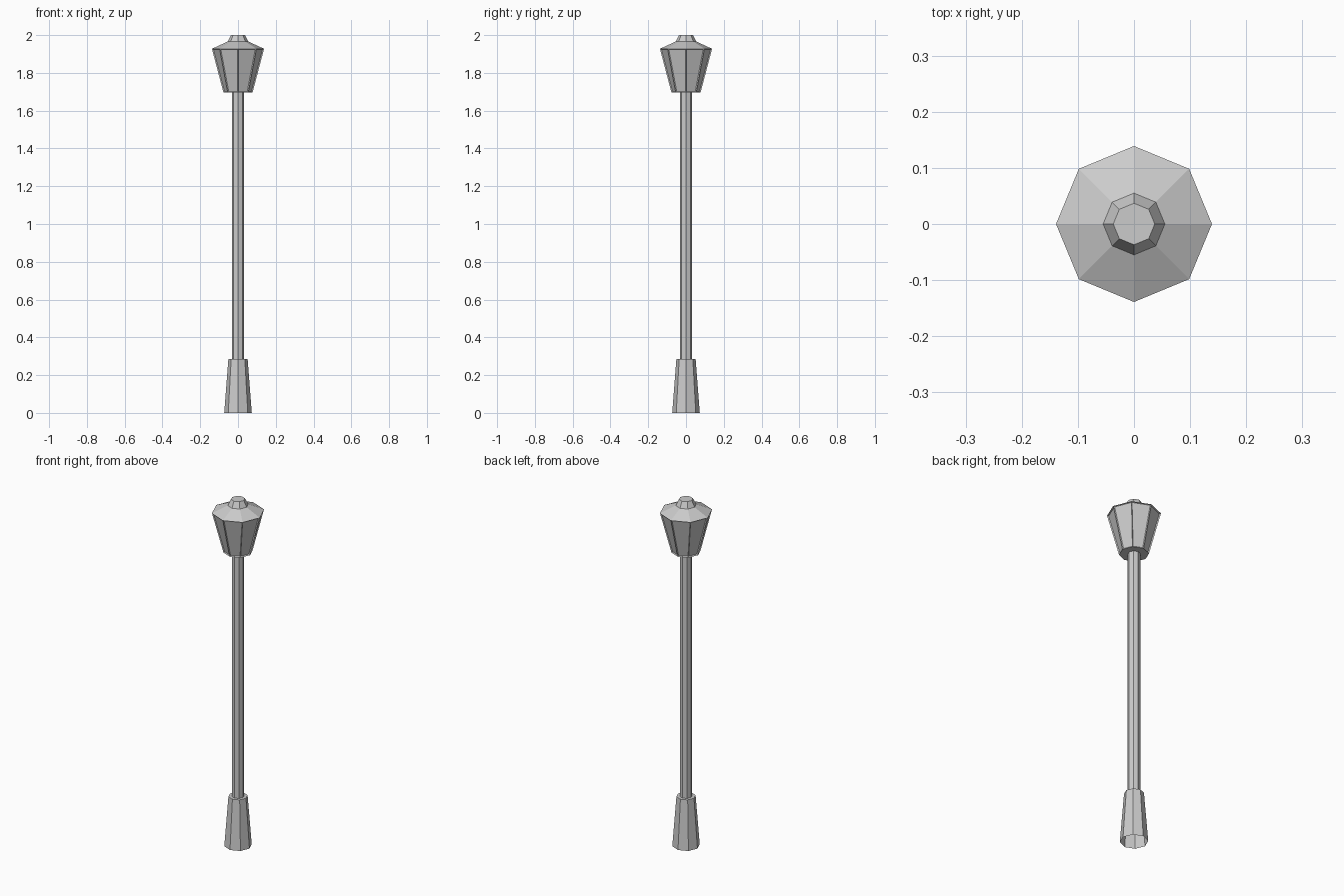
import bpy, bmesh, math

if "Cube" in bpy.data.objects:
    bpy.data.objects.remove(bpy.data.objects["Cube"])

SIDES = 8


def lathe(name, profile, cap_bottom=False, cap_top=False, inset=None):
    """Octagonal part from (radius, z) rings, with optional end caps and recessed panels."""
    bm = bmesh.new()
    rings = []
    for r, z in profile:
        rings.append([bm.verts.new((r * math.cos(2 * math.pi * i / SIDES),
                                    r * math.sin(2 * math.pi * i / SIDES), z))
                      for i in range(SIDES)])
    sides = []
    for a, b in zip(rings, rings[1:]):
        for i in range(SIDES):
            j = (i + 1) % SIDES
            sides.append(bm.faces.new((a[i], a[j], b[j], b[i])))
    if cap_bottom:
        bm.faces.new(rings[0][::-1])
    if cap_top:
        bm.faces.new(rings[-1])
    bm.normal_update()
    if inset:
        bmesh.ops.inset_individual(bm, faces=sides, thickness=inset[0], depth=inset[1])
    mesh = bpy.data.meshes.new(name)
    bm.to_mesh(mesh)
    bm.free()
    obj = bpy.data.objects.new(name, mesh)
    bpy.context.collection.objects.link(obj)
    return obj


# Tapered foot, open underneath, with a flat ledge meeting the pole
lathe("base", [(0.073, 0.0), (0.051, 0.285), (0.033, 0.285)])

# Straight pole
lathe("pole", [(0.033, 0.285), (0.033, 1.695)])

# Flared lantern with slightly recessed panes
lathe("lantern", [(0.077, 1.695), (0.138, 1.927)], cap_bottom=True, inset=(0.006, -0.006))

# Shallow roof and small tapered cap
lathe("roof", [(0.139, 1.927), (0.055, 1.966)], cap_bottom=True)
lathe("roof_cap", [(0.055, 1.966), (0.037, 2.0)], cap_top=True)
